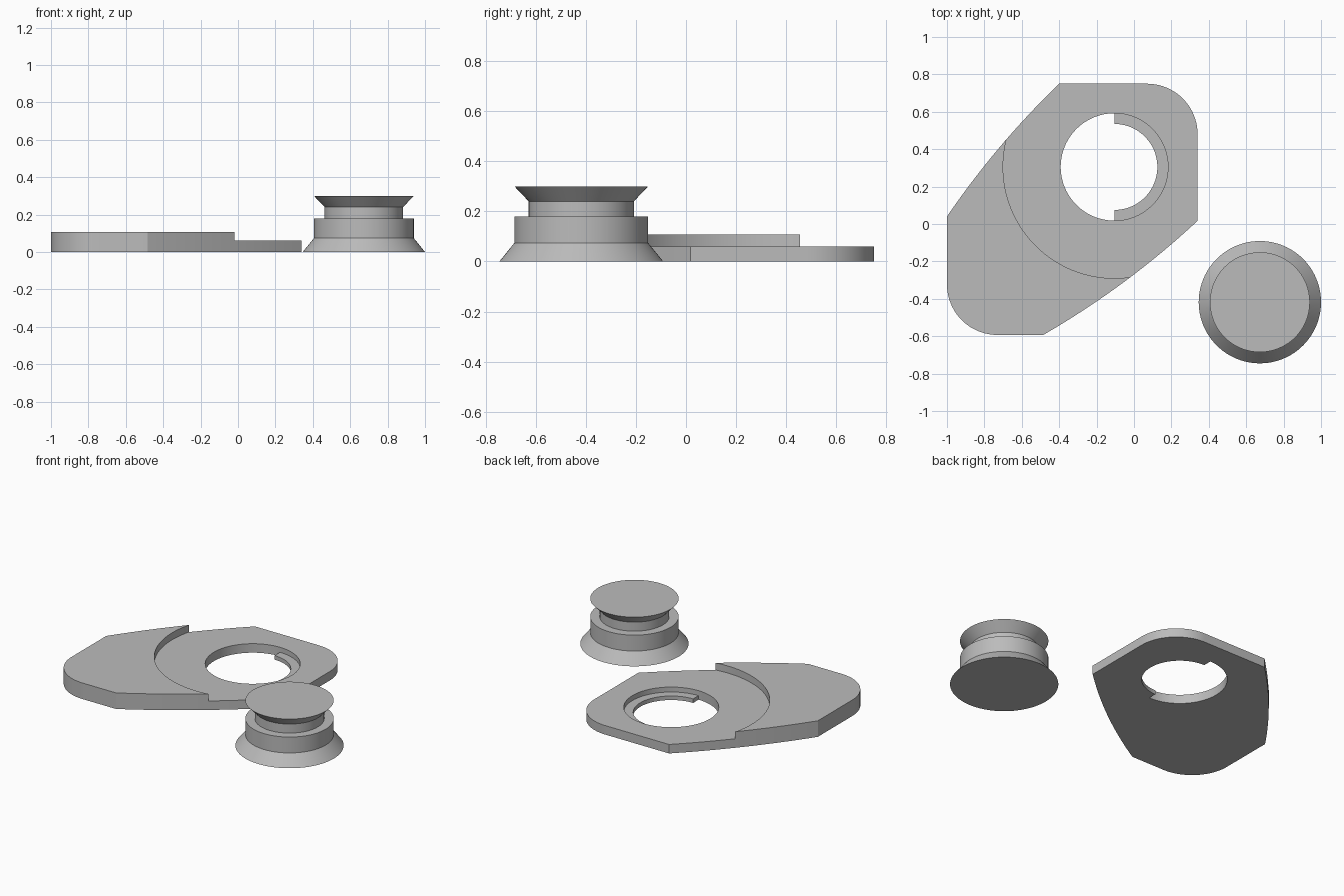
import bpy, bmesh
from math import cos, sin, pi
from mathutils import Vector

cube = bpy.data.objects.get("Cube")
if cube:
    bpy.data.objects.remove(cube, do_unlink=True)

grey = bpy.data.materials.new("plain grey")
grey.use_nodes = True
colour = (0.5, 0.5, 0.5, 1)
grey.diffuse_color = colour
grey.node_tree.nodes["Principled BSDF"].inputs["Base Color"].default_value = colour


def arc(centre, radius, start, end, steps):
    angles = [start + (end - start) * i / steps for i in range(steps + 1)]
    return [Vector((centre[0] + radius * cos(a), centre[1] + radius * sin(a))) for a in angles]


def bowed_edge(p, q, bow, steps=24):
    """Points from p to q, swelling outward from a counter-clockwise outline."""
    p, q = Vector(p), Vector(q)
    d = q - p
    out = Vector((d.y, -d.x)).normalized()
    ts = [i / steps for i in range(steps + 1)]
    return [p + d * t + out * (4 * bow * t * (1 - t)) for t in ts]


def make_object(name, bm):
    bmesh.ops.recalc_face_normals(bm, faces=bm.faces[:])
    mesh = bpy.data.meshes.new(name)
    bm.to_mesh(mesh)
    bm.free()
    mesh.materials.append(grey)
    obj = bpy.data.objects.new(name, mesh)
    bpy.context.collection.objects.link(obj)
    return obj


def prism(name, outline, bottom, top):
    bm = bmesh.new()
    face = bm.faces.new([bm.verts.new((p.x, p.y, bottom)) for p in outline])
    made = bmesh.ops.extrude_face_region(bm, geom=[face])["geom"]
    verts = [v for v in made if isinstance(v, bmesh.types.BMVert)]
    bmesh.ops.translate(bm, verts=verts, vec=(0, 0, top - bottom))
    return make_object(name, bm)


def lathe(name, profile, centre, sides=96):
    bm = bmesh.new()
    rings = [[bm.verts.new((p.x, p.y, z)) for p in arc(centre, r, 0, 2 * pi, sides)[:-1]]
             for r, z in profile]
    for low, high in zip(rings, rings[1:]):
        for i in range(sides):
            j = (i + 1) % sides
            bm.faces.new((low[i], low[j], high[j], high[i]))
    bm.faces.new(rings[0][::-1])
    bm.faces.new(rings[-1])
    return make_object(name, bm)


def select_only(obj):
    bpy.ops.object.select_all(action='DESELECT')
    obj.select_set(True)
    bpy.context.view_layer.objects.active = obj


def cut(target, cutter):
    cutter.hide_render = True
    mod = target.modifiers.new("cut", 'BOOLEAN')
    mod.operation = 'DIFFERENCE'
    mod.solver = 'EXACT'
    mod.object = cutter
    select_only(target)
    bpy.ops.object.modifier_apply(modifier=mod.name)
    bpy.data.objects.remove(cutter, do_unlink=True)


# Plate: two rounded corners, two clipped corners joined by bowed edges
hole = (-0.105, 0.305)
outline = (arc((0.07, 0.48), 0.27, 0, pi / 2, 20)
           + bowed_edge((-0.40, 0.75), (-1.0, 0.04), 0.024)
           + arc((-0.73, -0.323), 0.27, pi, 1.5 * pi, 20)
           + bowed_edge((-0.485, -0.593), (0.34, 0.017), 0.029))
plate = prism("plate", outline, 0, 0.107)

# Round recess that leaves the raised end, then the through hole
cut(plate, prism("recess_cutter", arc(hole, 0.595, 0, 2 * pi, 128)[:-1], 0.06, 0.3))
cut(plate, prism("hole_cutter", arc(hole, 0.287, 0, 2 * pi, 96)[:-1], -0.1, 0.3))

# Half-ring ledge at the bottom of the hole
ledge = prism("hole_ledge", arc(hole, 0.287, -pi / 2, pi / 2, 48)
              + arc(hole, 0.23, pi / 2, -pi / 2, 48), 0, 0.027)

# Knob with flared foot, body, neck and flared cap
knob = lathe("knob", [(0.327, 0), (0.267, 0.074), (0.267, 0.18), (0.21, 0.18),
                      (0.21, 0.24), (0.267, 0.3)], (0.673, -0.418))

for obj in (plate, ledge, knob):
    select_only(obj)
    bpy.ops.object.shade_smooth_by_angle(angle=pi / 9)
